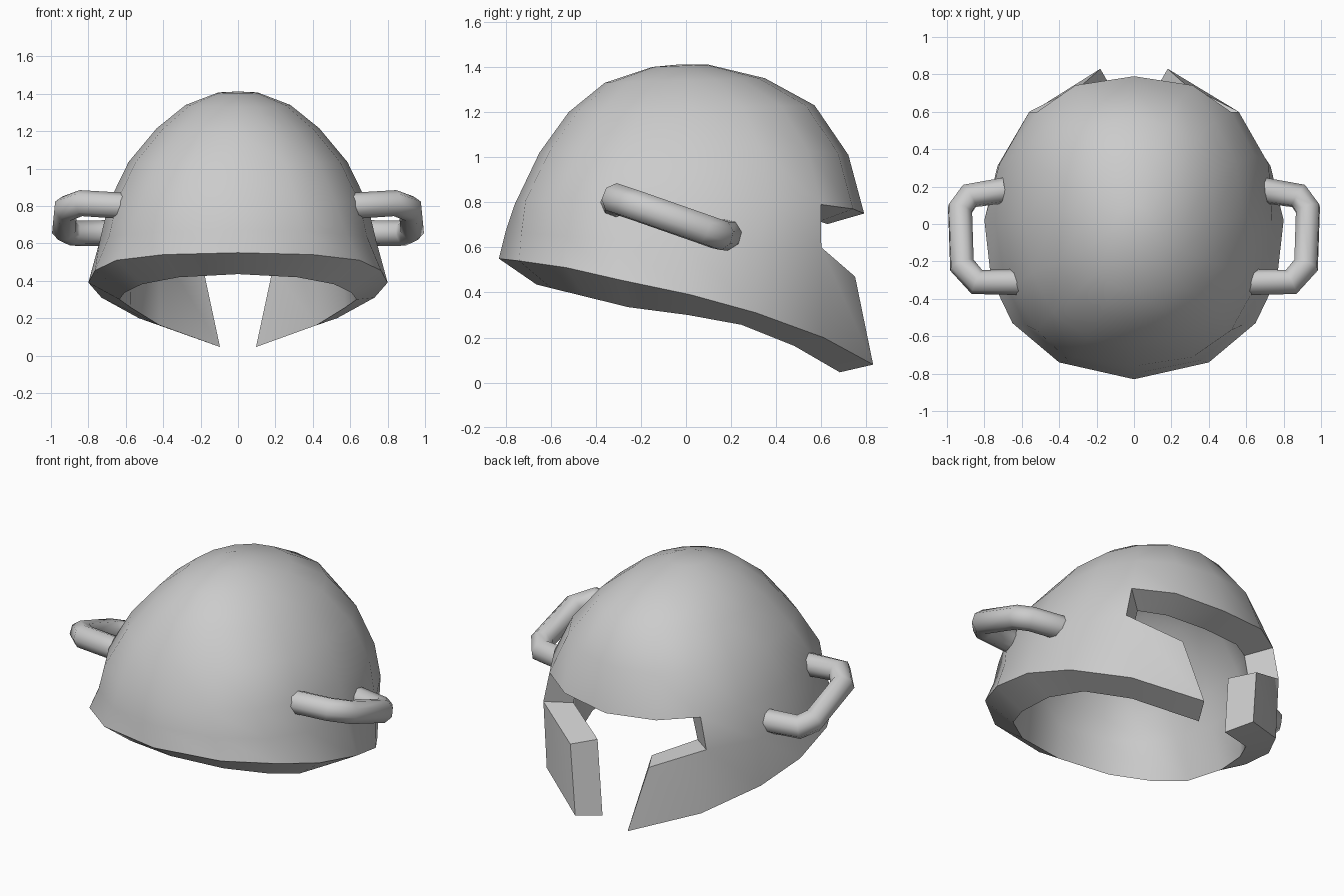
import bpy, bmesh, math
from mathutils import Vector

cube = bpy.data.objects.get("Cube")
if cube:
    bpy.data.objects.remove(cube, do_unlink=True)

steel = bpy.data.materials.new("grey_steel")
steel.use_nodes = True
GREY = (0.6, 0.6, 0.6, 1)
steel.diffuse_color = GREY
steel.node_tree.nodes["Principled BSDF"].inputs["Base Color"].default_value = GREY

HALF = 8            # columns from the face centre to the nape
COLS = HALF * 2
WALL = 0.17


def finish(obj, angle):
    obj.data.materials.append(steel)
    bpy.ops.object.select_all(action='DESELECT')
    obj.select_set(True)
    bpy.context.view_layer.objects.active = obj
    bpy.ops.object.shade_smooth_by_angle(angle=math.radians(angle))


def dome_ring(back, front, half_x, power, bow):
    """Half of a tilted, slightly squared oval, from face to nape."""
    pts = []
    for i in range(HALF + 1):
        a = math.pi * i / HALF
        s, c = math.sin(a), math.cos(a)
        t = (1 + math.copysign(abs(c) ** power, c)) / 2
        pts.append((half_x * abs(s) ** power,
                    back[0] + (front[0] - back[0]) * t,
                    back[1] + (front[1] - back[1]) * t + bow * abs(s)))
    return pts


# Arched lower rim and cheek ring, face to nape
rim = [(0, .9, .05), (.18, .83, .08), (.53, .61, .2), (.73, .31, .31), (.8, .02, .39),
       (.765, -.29, .455), (.65, -.53, .51), (.4, -.74, .54), (0, -.83, .55)]
cheek = [(0, .82, .45), (.27, .75, .47), (.56, .6, .6), (.72, .32, .6), (.74, 0, .61),
         (.69, -.31, .635), (.58, -.54, .65), (.35, -.73, .665), (0, -.8, .67)]
rings = [rim, cheek,
         dome_ring((-.76, .79), (.79, .75), .69, .82, .05),
         dome_ring((-.65, 1.02), (.72, 1.01), .585, .87, .02),
         dome_ring((-.52, 1.2), (.57, 1.23), .435, .92, 0),
         dome_ring((-.36, 1.33), (.35, 1.35), .28, 1, 0),
         dome_ring((-.15, 1.4), (.1, 1.41), .11, 1, 0)]

# Outer shell
bm = bmesh.new()
grid = []
for half in rings:
    full = half + [(-x, y, z) for x, y, z in half[-2:0:-1]]
    grid.append([bm.verts.new(p) for p in full])
for r in range(len(grid) - 1):
    for c in range(COLS):
        # T-shaped face opening: wide eye slot above a narrow mouth slot
        gap = (1, 2)[r] if r < 2 else 0
        if c < gap or c >= COLS - gap:
            continue
        d = (c + 1) % COLS
        bm.faces.new((grid[r][c], grid[r][d], grid[r + 1][d], grid[r + 1][c]))
apex = bm.verts.new((0, -.02, 1.412))
for c in range(COLS):
    bm.faces.new((grid[-1][c], grid[-1][(c + 1) % COLS], apex))
rim_verts = set(grid[0])
for v in [v for v in bm.verts if not v.link_faces]:
    rim_verts.discard(v)
    bm.verts.remove(v)
bmesh.ops.recalc_face_normals(bm, faces=bm.faces[:])
if max(bm.faces, key=lambda f: f.calc_center_median().z).normal.z < 0:
    bmesh.ops.reverse_faces(bm, faces=bm.faces[:])
bm.normal_update()

# Inner wall, offset inwards and sloping down at the rim
inner = {}
for v in bm.verts[:]:
    drop = 0.055 - 0.03 * v.co.y if v in rim_verts else 0
    inner[v] = v.co - v.normal * WALL - Vector((0, 0, drop))
outer_faces = bm.faces[:]
border = [e for e in bm.edges if e.is_boundary]
inner = {v: bm.verts.new(co) for v, co in inner.items()}
for f in outer_faces:
    bm.faces.new([inner[v] for v in reversed(f.verts)])
for e in border:
    a, b = e.verts
    bm.faces.new((a, b, inner[b], inner[a]))
bmesh.ops.recalc_face_normals(bm, faces=bm.faces[:])
mesh = bpy.data.meshes.new("helmet_shell")
bm.to_mesh(mesh)
bm.free()
shell = bpy.data.objects.new("helmet_shell", mesh)
bpy.context.collection.objects.link(shell)
finish(shell, 38)

# Bent tube handles on both sides
path = [(.6, -.31, .8), (.84, -.31, .815), (.92, -.22, .785),
        (.93, .08, .68), (.88, .15, .655), (.69, .18, .655)]
for side, name in ((1, "left_handle"), (-1, "right_handle")):
    curve = bpy.data.curves.new(name, 'CURVE')
    curve.dimensions = '3D'
    curve.bevel_depth = 0.07
    curve.bevel_resolution = 2
    curve.use_fill_caps = True
    spline = curve.splines.new('POLY')
    spline.points.add(len(path) - 1)
    for point, (x, y, z) in zip(spline.points, path):
        point.co = (side * x, y, z, 1)
    handle = bpy.data.objects.new(name, curve)
    bpy.context.collection.objects.link(handle)
    bpy.ops.object.select_all(action='DESELECT')
    handle.select_set(True)
    bpy.context.view_layer.objects.active = handle
    bpy.ops.object.convert(target='MESH')
    finish(bpy.context.object, 50)
